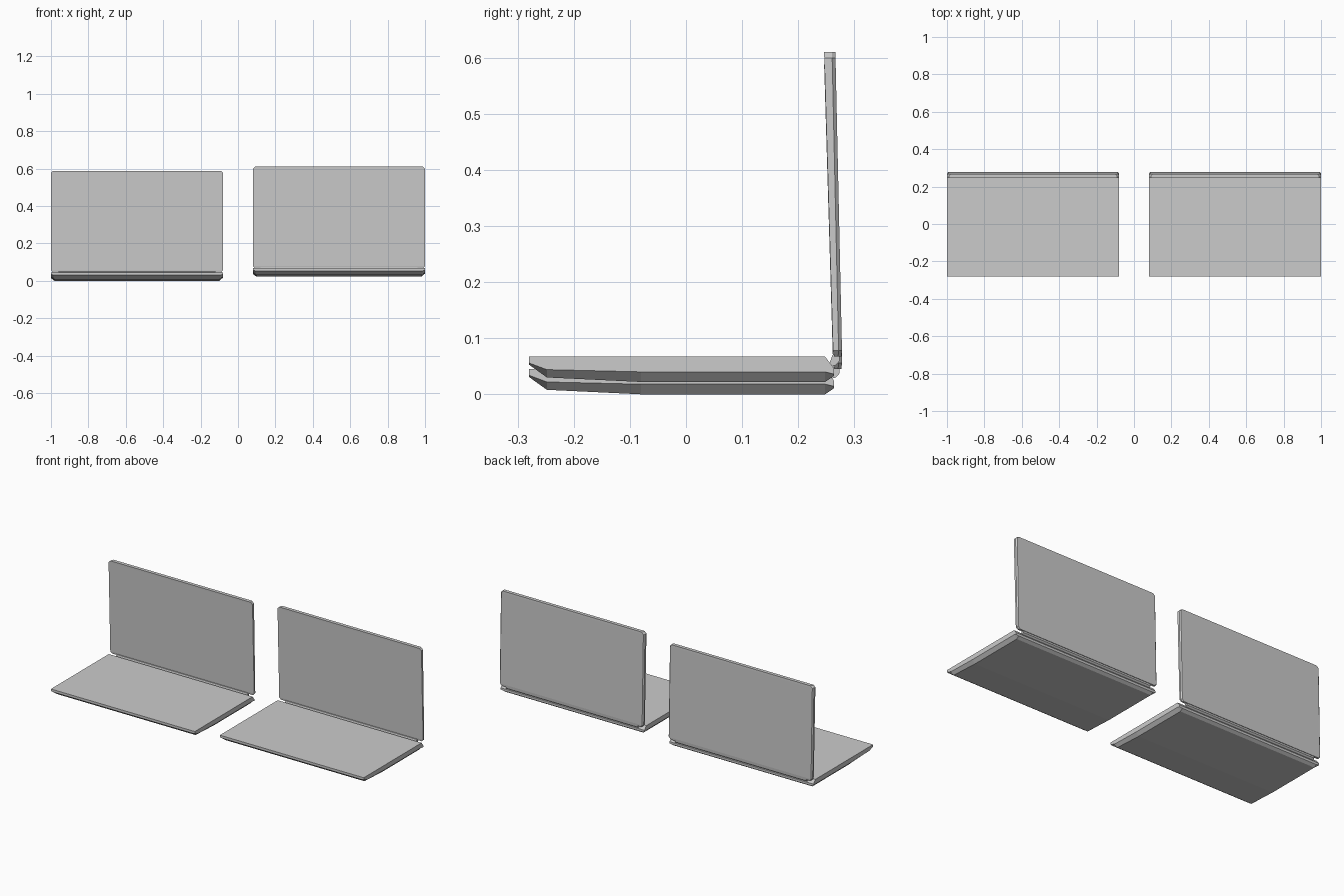
import bpy, bmesh

if "Cube" in bpy.data.objects:
    bpy.data.objects.remove(bpy.data.objects["Cube"])

HALF = 0.46  # half width of one laptop


def loft(name, rings, offset):
    """Skin matching rings of points and cap both ends."""
    bm = bmesh.new()
    loops = [[bm.verts.new(p) for p in ring] for ring in rings]
    for a, b in zip(loops, loops[1:]):
        n = len(a)
        for i in range(n):
            j = (i + 1) % n
            bm.faces.new((a[i], a[j], b[j], b[i]))
    bm.faces.new(loops[0])
    bm.faces.new(loops[-1])
    bmesh.ops.recalc_face_normals(bm, faces=bm.faces)
    mesh = bpy.data.meshes.new(name)
    bm.to_mesh(mesh)
    bm.free()
    obj = bpy.data.objects.new(name, mesh)
    obj.location = offset
    bpy.context.collection.objects.link(obj)
    return obj


def base_ring(y, top, side, bottom, inset):
    w, b = HALF, HALF - inset
    return [(-w, y, top), (w, y, top), (w, y, side),
            (b, y, bottom), (-b, y, bottom), (-w, y, side)]


def lid_ring(z, front, back, inset):
    w = HALF - inset
    edge = back - 0.006
    return [(-w, front, z), (w, front, z), (w, edge, z),
            (w - 0.006, back, z), (-w + 0.006, back, z), (-w, edge, z)]


def hinge_ring(x):
    profile = [(0.256, 0.034), (0.260, 0.028), (0.267, 0.030), (0.273, 0.036),
               (0.274, 0.047), (0.268, 0.052), (0.261, 0.048)]
    return [(x, y, z) for y, z in profile]


for side, x, z in (("left", -0.54, 0.0), ("right", 0.54, 0.022)):
    # keyboard base: wedge front, chamfered underside, sloped back
    loft(side + "_base", [
        base_ring(-0.280, 0.045, 0.034, 0.031, 0.012),
        base_ring(-0.248, 0.045, 0.022, 0.008, 0.018),
        base_ring(-0.080, 0.045, 0.018, 0.000, 0.018),
        base_ring(0.248, 0.045, 0.018, 0.000, 0.018),
        base_ring(0.264, 0.024, 0.014, 0.011, 0.018),
    ], (x, 0, z))
    # screen lid: slightly tilted slab with clipped corners
    loft(side + "_screen_lid", [
        lid_ring(0.045, 0.264, 0.277, 0.010),
        lid_ring(0.056, 0.262, 0.278, 0.0),
        lid_ring(0.577, 0.2465, 0.2665, 0.0),
        lid_ring(0.588, 0.246, 0.266, 0.012),
    ], (x, 0, z))
    # hinge bar between base and lid
    loft(side + "_hinge", [hinge_ring(-HALF + 0.04), hinge_ring(HALF - 0.04)],
         (x, 0, z))
